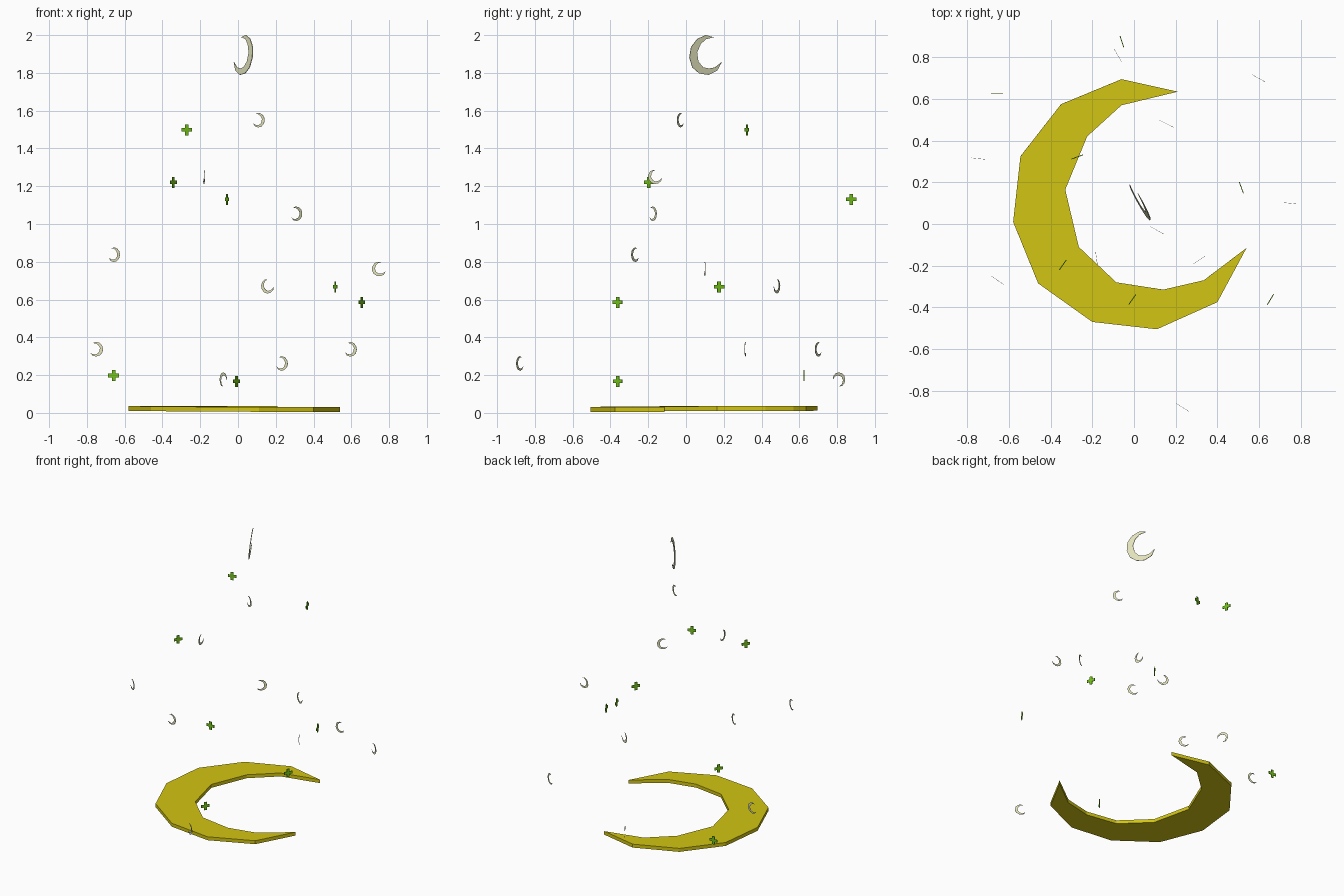
import bpy
import bmesh
from math import radians, sin, cos
from mathutils import Matrix, Vector

cube = bpy.data.objects.get("Cube")
if cube:
    bpy.data.objects.remove(cube, do_unlink=True)


def material(name, rgb):
    mat = bpy.data.materials.new(name)
    mat.use_nodes = True
    colour = (*rgb, 1)
    mat.diffuse_color = colour
    mat.node_tree.nodes["Principled BSDF"].inputs["Base Color"].default_value = colour
    return mat


yellow = material("golden_yellow", (0.65, 0.56, 0.006))
cream = material("pale_cream", (0.78, 0.78, 0.52))
green = material("leaf_green", (0.17, 0.55, 0.008))


def plate(name, outline, thickness, mat, matrix):
    """Extrude a flat outline evenly about its own plane, then place it."""
    bm = bmesh.new()
    face = bm.faces.new([bm.verts.new((x, y, -thickness / 2)) for x, y in outline])
    top = bmesh.ops.extrude_face_region(bm, geom=[face])["geom"]
    verts = [v for v in top if isinstance(v, bmesh.types.BMVert)]
    bmesh.ops.translate(bm, vec=(0, 0, thickness), verts=verts)
    bmesh.ops.recalc_face_normals(bm, faces=bm.faces)
    mesh = bpy.data.meshes.new(name)
    bm.to_mesh(mesh)
    bm.free()
    mesh.materials.append(mat)
    obj = bpy.data.objects.new(name, mesh)
    obj.matrix_world = matrix
    bpy.context.collection.objects.link(obj)
    return obj


def upright(location, heading, roll=0, lean=0):
    """Stand a plate up with its local x pointing along the heading."""
    return (Matrix.Translation(location)
            @ Matrix.Rotation(radians(heading), 4, "Z")
            @ Matrix.Rotation(radians(90 + lean), 4, "X")
            @ Matrix.Rotation(radians(roll), 4, "Z"))


# Faceted crescent outline: outer edge from tip to tip, then the inner edge back
crescent = [
    (0.21, 0.635), (-0.06, 0.695), (-0.35, 0.575), (-0.545, 0.325), (-0.58, 0.01),
    (-0.46, -0.285), (-0.2, -0.47), (0.11, -0.505), (0.4, -0.375), (0.54, -0.115),
    (0.335, -0.27), (0.14, -0.315), (-0.085, -0.28), (-0.265, -0.11),
    (-0.33, 0.165), (-0.225, 0.42), (-0.06, 0.57),
]
middle = Vector((-0.02, 0.095))
tilt = Matrix.Rotation(radians(0.25), 4, "X") @ Matrix.Rotation(radians(0.25), 4, "Y")

# Large crescent lying on the ground
plate("base_crescent", crescent, 0.025, yellow, Matrix.Translation((0, 0, 0.021)) @ tilt)


def small_crescent(name, size, location, heading, opening, lean=0):
    outline = [(Vector(p) - middle) * size for p in crescent]
    plate(name, outline, 0.022 * size, cream, upright(location, heading, opening - 26, lean))


# Crescent at the top
small_crescent("top_crescent", 0.176, (0.03, 0.105, 1.895), 119, 25, 6)

# Floating crescents: x, y, z, heading and upward angle of the opening
floating = [
    (0.11, -0.03, 1.55, 150, 20),
    (-0.18, -0.165, 1.25, 98, 40),
    (0.31, -0.175, 1.055, 214, 12),
    (-0.655, -0.27, 0.838, 146, 20),
    (0.745, 0.1, 0.762, -6, 30),
    (0.155, 0.482, 0.67, -27, 45),
    (-0.75, 0.314, 0.338, 174, 15),
    (0.597, 0.7, 0.337, 151, 20),
    (0.233, -0.88, 0.262, 148, 20),
    (-0.078, 0.81, 0.178, -60, -45),
]
for i, (x, y, z, heading, opening) in enumerate(floating, 1):
    small_crescent(f"floating_crescent_{i}", 0.064, (x, y, z), heading, opening)

# Plus-shaped sparkles: one arm corner set turned through four quarters
arm, half = 0.029, 0.0095
plus = []
for quarter in range(4):
    c, s = cos(radians(90 * quarter)), sin(radians(90 * quarter))
    for x, y in ((arm, -half), (arm, half), (half, half)):
        plus.append((c * x - s * y, s * x + c * y))

# Sparkles: x, y, z and heading
sparkles = [
    (-0.272, 0.322, 1.498, 20),
    (-0.342, -0.197, 1.22, 55),
    (-0.058, 0.875, 1.13, -72),
    (0.515, 0.175, 0.667, -70),
    (0.655, -0.362, 0.585, 59),
    (-0.658, 0.625, 0.198, 0),
    (-0.008, -0.362, 0.167, 55),
]
for i, (x, y, z, heading) in enumerate(sparkles, 1):
    plate(f"sparkle_{i}", plus, 0.004, green, upright((x, y, z), heading))
